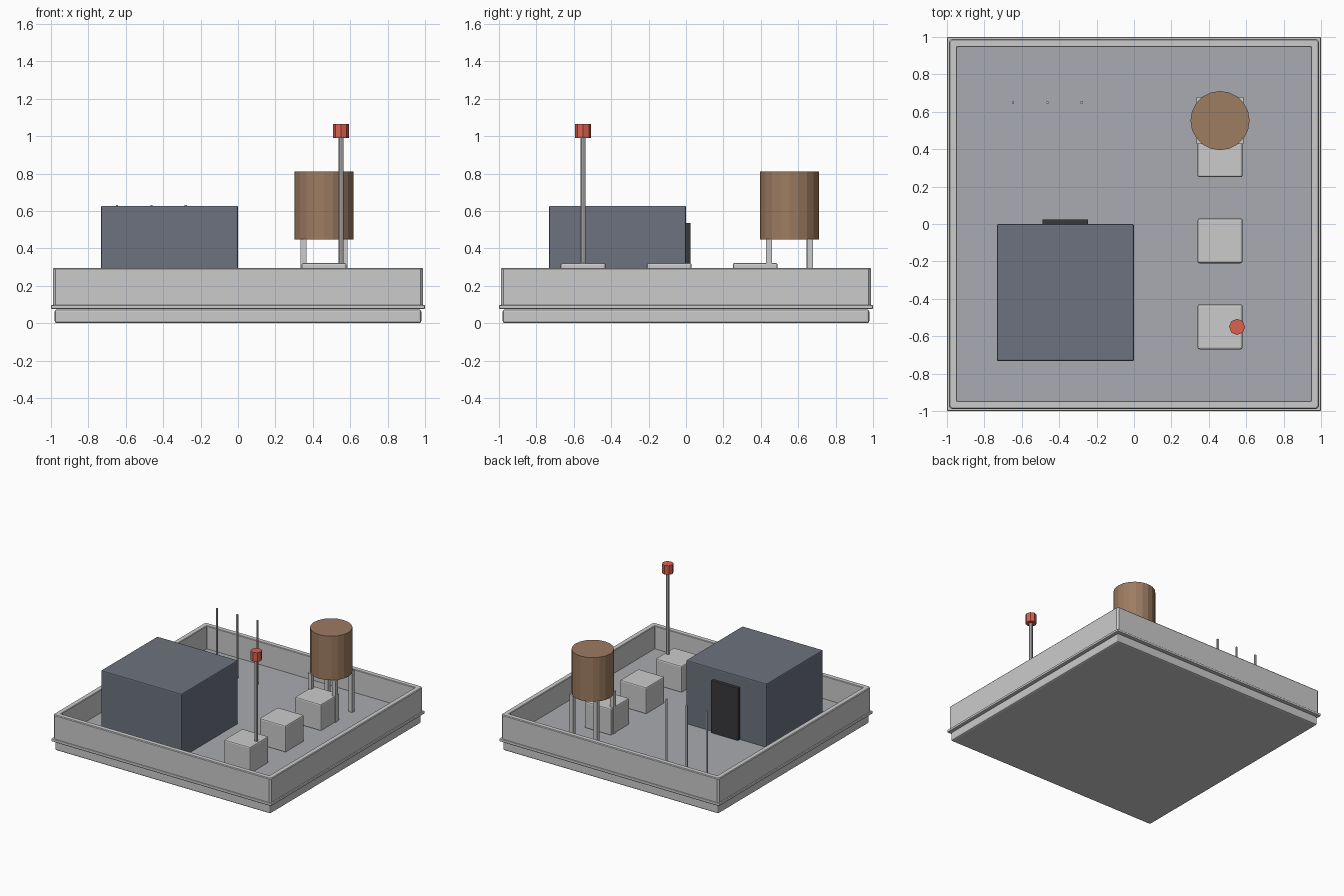
import bpy, bmesh, math

if "Cube" in bpy.data.objects:
    bpy.data.objects.remove(bpy.data.objects["Cube"])

FLOOR = 0.107


def material(name, rgb):
    m = bpy.data.materials.new(name)
    m.diffuse_color = (*rgb, 1)
    m.use_nodes = True
    m.node_tree.nodes["Principled BSDF"].inputs["Base Color"].default_value = m.diffuse_color
    return m


SLATE = material("slate", (0.15, 0.17, 0.21))
DARK = material("dark", (0.04, 0.04, 0.045))
WOOD = material("wood", (0.34, 0.20, 0.12))
RED = material("red", (0.70, 0.12, 0.08))
DECK = material("deck", (0.40, 0.41, 0.44))


def finish(name, bm, mat=None, bevel=0):
    me = bpy.data.meshes.new(name)
    bmesh.ops.recalc_face_normals(bm, faces=bm.faces)
    bm.to_mesh(me)
    bm.free()
    ob = bpy.data.objects.new(name, me)
    bpy.context.collection.objects.link(ob)
    if mat:
        me.materials.append(mat)
    if bevel:
        mod = ob.modifiers.new("edge", 'BEVEL')
        mod.width = bevel
        mod.segments = 2
    return ob


def box(name, x, y, z, mat=None, bevel=0):
    """Box from (min, max) ranges on each axis."""
    bm = bmesh.new()
    bmesh.ops.create_cube(bm, size=1)
    for v in bm.verts:
        for i, (lo, hi) in enumerate((x, y, z)):
            v.co[i] = hi if v.co[i] > 0 else lo
    return finish(name, bm, mat, bevel)


def cylinder(name, x, y, z0, z1, r, sides, mat=None):
    bm = bmesh.new()
    bmesh.ops.create_cone(bm, cap_ends=True, segments=sides,
                          radius1=r, radius2=r, depth=z1 - z0)
    bmesh.ops.translate(bm, verts=bm.verts, vec=(x, y, (z0 + z1) / 2))
    return finish(name, bm, mat)


def square_ring(name, profile):
    """Sweep a closed (half width, z, corner chamfer) profile round a square."""
    bm = bmesh.new()
    loops = []
    for h, z, c in profile:
        pts = [(h, c - h), (h, h - c), (h - c, h), (c - h, h),
               (-h, h - c), (-h, c - h), (c - h, -h), (h - c, -h)]
        loops.append([bm.verts.new((px, py, z)) for px, py in pts])
    for a, b in zip(loops, loops[1:] + loops[:1]):
        for i in range(8):
            j = (i + 1) % 8
            bm.faces.new((a[i], a[j], b[j], b[i]))
    return finish(name, bm)


# Roof slab, protruding ledge, deck and parapet
box("base_slab", (-0.98, 0.98), (-0.98, 0.98), (0, 0.074), bevel=0.012)
box("ledge", (-1, 1), (-1, 1), (0.076, 0.097), bevel=0.006)
box("deck", (-0.96, 0.96), (-0.96, 0.96), (0.09, FLOOR), DECK)
square_ring("parapet", [(0.99, 0.09, 0.014), (0.99, 0.29, 0.014), (0.985, 0.296, 0.014),
                        (0.95, 0.296, 0.004), (0.946, 0.292, 0.004), (0.946, 0.09, 0.004)])

# Stair hut with door on the back side
box("stair_hut", (-0.733, 0), (-0.733, 0), (FLOOR - 0.01, 0.628), SLATE, 0.008)
box("hut_door", (-0.49, -0.245), (-0.01, 0.025), (FLOOR - 0.005, 0.537), DARK, 0.004)

# Row of air units
for i, y in enumerate((-0.55, -0.09, 0.37)):
    box(f"air_unit_{i + 1}", (0.34, 0.58), (y - 0.12, y + 0.12),
        (FLOOR - 0.005, 0.322), None, 0.01)

# Water tank on four legs
TX, TY = 0.46, 0.553
cylinder("water_tank", TX, TY, 0.448, 0.81, 0.158, 20, WOOD)
for sx in (-1, 1):
    for sy in (-1, 1):
        x, y = TX + sx * 0.109, TY + sy * 0.109
        box("tank_leg", (x - 0.016, x + 0.016), (y - 0.016, y + 0.016), (FLOOR - 0.005, 0.45))

# Beacon mast
cylinder("mast", 0.551, -0.55, FLOOR, 0.992, 0.0135, 8)
cylinder("beacon", 0.551, -0.55, 0.99, 1.065, 0.043, 8, RED)

# Row of thin aerials
for i, x in enumerate((-0.647, -0.463, -0.279)):
    box(f"aerial_{i + 1}", (x - 0.006, x + 0.006), (0.644, 0.656), (FLOOR - 0.005, 0.632))
